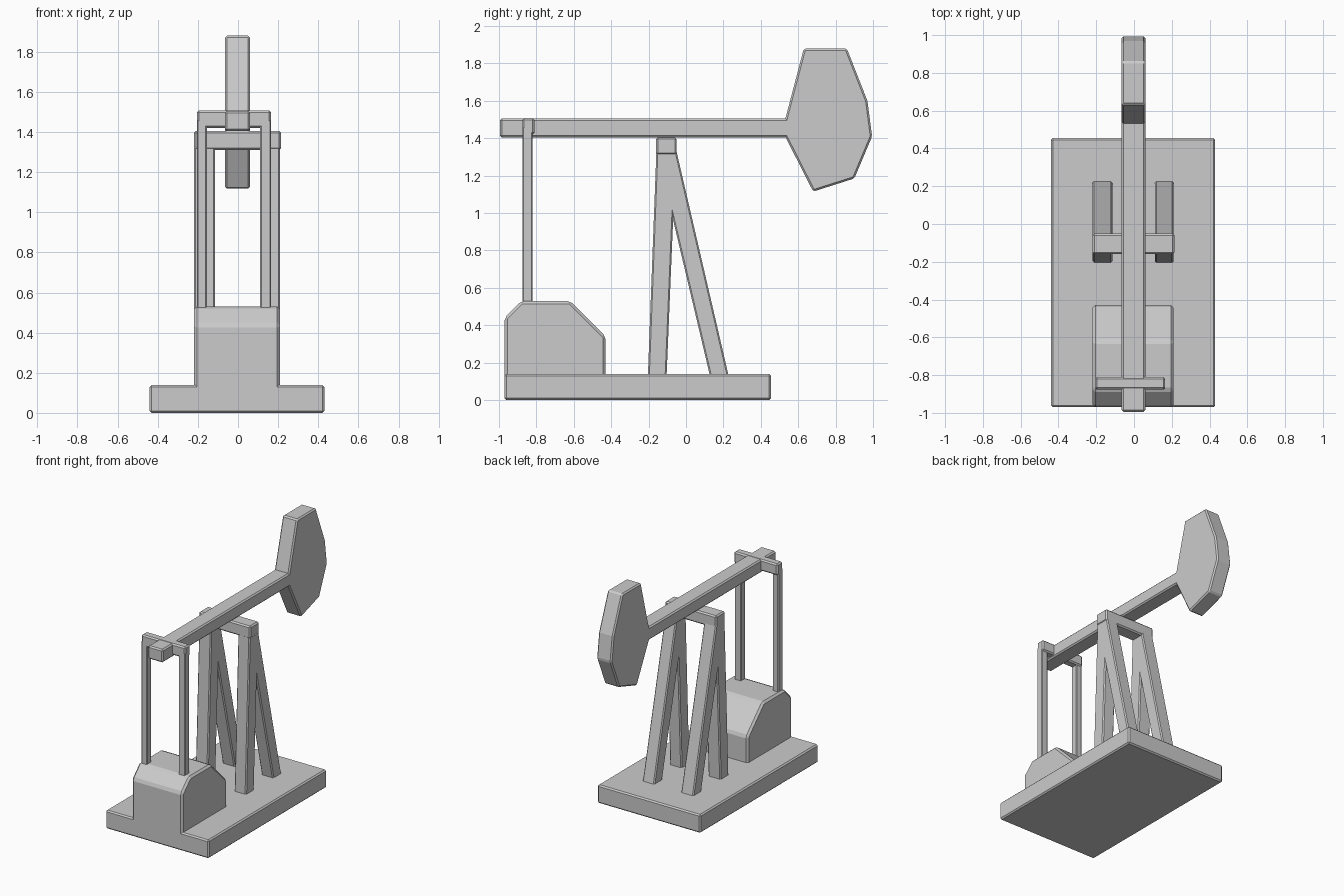
import bpy

cube = bpy.data.objects.get("Cube")
if cube:
    bpy.data.objects.remove(cube, do_unlink=True)

# One plain grey for everything
grey = bpy.data.materials.new("light_grey")
grey.use_nodes = True
colour = (0.6, 0.6, 0.6, 1)
grey.diffuse_color = colour
grey.node_tree.nodes["Principled BSDF"].inputs["Base Color"].default_value = colour


def side_prism(name, outline, x0, x1, bevel=0.01):
    """Extrude a (y, z) outline from x0 to x1 and soften its edges."""
    n = len(outline)
    verts = [(x, y, z) for x in (x0, x1) for y, z in outline]
    faces = [tuple(range(n))[::-1], tuple(range(n, 2 * n))]
    faces += [(i, (i + 1) % n, n + (i + 1) % n, n + i) for i in range(n)]
    mesh = bpy.data.meshes.new(name)
    mesh.from_pydata(verts, [], faces)
    mesh.materials.append(grey)
    obj = bpy.data.objects.new(name, mesh)
    bpy.context.collection.objects.link(obj)
    # Consistent outward normals
    bpy.context.view_layer.objects.active = obj
    obj.select_set(True)
    bpy.ops.object.mode_set(mode="EDIT")
    bpy.ops.mesh.select_all(action="SELECT")
    bpy.ops.mesh.normals_make_consistent(inside=False)
    bpy.ops.object.mode_set(mode="OBJECT")
    obj.select_set(False)
    mod = obj.modifiers.new("soft_edges", "BEVEL")
    mod.width = bevel
    mod.segments = 1
    return obj


def box(name, x0, x1, y0, y1, z0, z1, bevel=0.01):
    return side_prism(name, [(y0, z0), (y1, z0), (y1, z1), (y0, z1)], x0, x1, bevel)


# Ground slab and motor housing
box("base", -0.44, 0.43, -0.97, 0.455, 0, 0.14)
side_prism("motor_housing",
           [(-0.97, 0.05), (-0.97, 0.44), (-0.88, 0.53), (-0.62, 0.53),
            (-0.43, 0.34), (-0.43, 0.05)], -0.22, 0.21, 0.015)

# Walking beam with its many-sided head
box("walking_beam", -0.065, 0.06, -0.995, 0.58, 1.405, 1.505)
side_prism("beam_head",
           [(0.53, 1.41), (0.68, 1.115), (0.9, 1.185), (0.995, 1.41),
            (0.97, 1.6), (0.86, 1.88), (0.63, 1.88), (0.53, 1.5)], -0.065, 0.06)

# Crossbar and the two drive rods hanging from it
box("rod_crossbar", -0.205, 0.165, -0.875, -0.81, 1.42, 1.507)
for side, x0, x1 in (("right", -0.205, -0.155), ("left", 0.11, 0.165)):
    box("drive_rod_" + side, x0, x1, -0.875, -0.82, 0.48, 1.46, 0.006)

# Support frame: top bar on two pairs of splayed legs
box("frame_top_bar", -0.22, 0.215, -0.16, -0.05, 1.31, 1.405)
for side, x0, x1 in (("right", -0.22, -0.115), ("left", 0.11, 0.21)):
    for place, foot in (("front", -0.205), ("rear", 0.135)):
        side_prism(f"{place}_leg_{side}",
                   [(foot, 0.1), (foot + 0.1, 0.1), (-0.053, 1.34), (-0.158, 1.34)],
                   x0, x1, 0.008)
